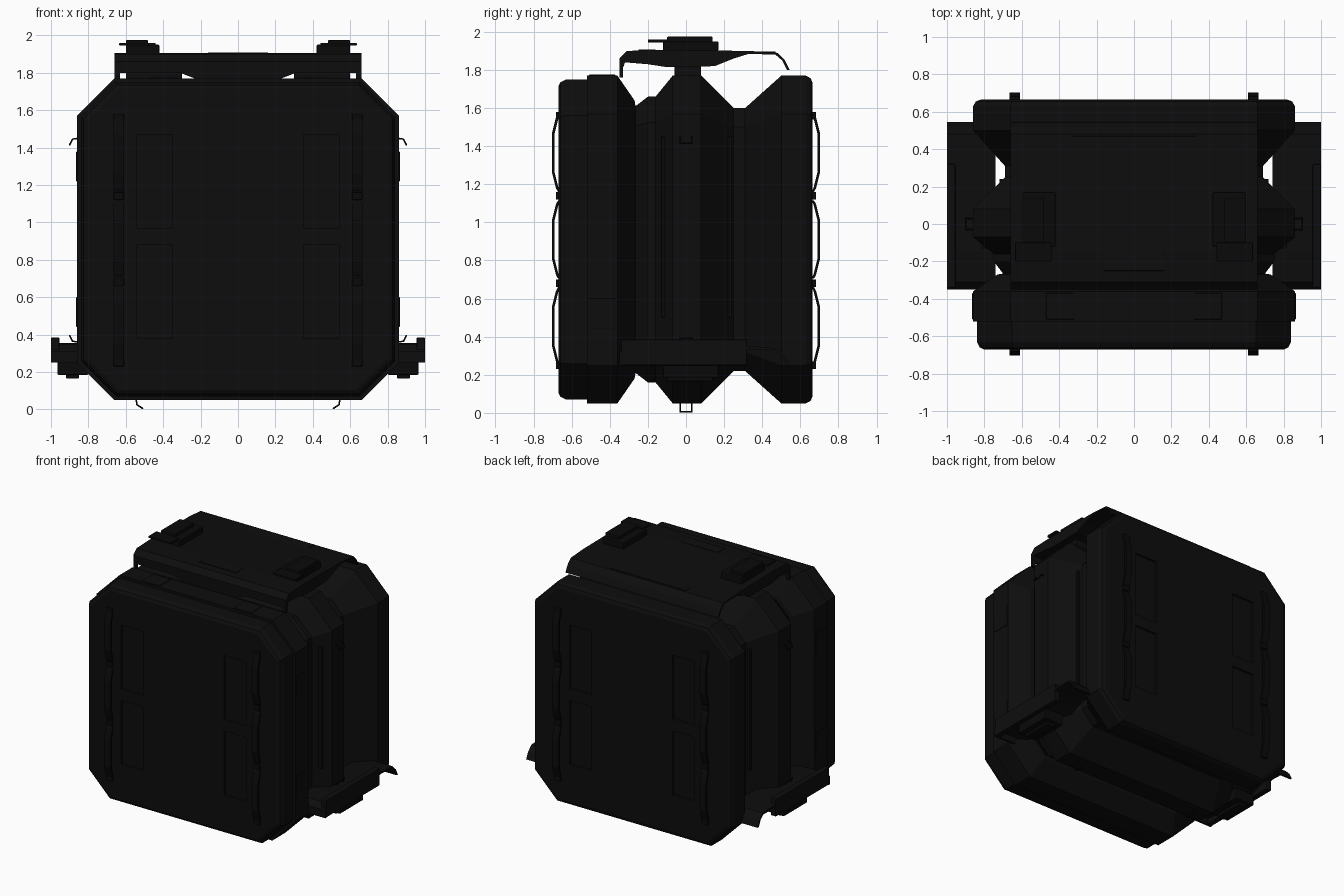
import bpy, bmesh
from mathutils import Vector

cube = bpy.data.objects.get("Cube")
if cube:
    bpy.data.objects.remove(cube, do_unlink=True)


def material(name, value):
    m = bpy.data.materials.new(name)
    m.use_nodes = True
    colour = (value, value, value, 1)
    m.diffuse_color = colour
    m.node_tree.nodes["Principled BSDF"].inputs["Base Color"].default_value = colour
    return m


SHELL = material("black shell", 0.004)
TRIM = material("deep black trim", 0.003)


def finish(name, bm, mat, bevel=0):
    bmesh.ops.recalc_face_normals(bm, faces=bm.faces)
    mesh = bpy.data.meshes.new(name)
    bm.to_mesh(mesh)
    bm.free()
    mesh.materials.append(mat)
    ob = bpy.data.objects.new(name, mesh)
    bpy.context.collection.objects.link(ob)
    if bevel:
        mod = ob.modifiers.new("edges", "BEVEL")
        mod.width = bevel
        mod.segments = 2
    return ob


def loft(bm, rings):
    """Skin matching loops of points and cap both ends."""
    loops = [[bm.verts.new(p) for p in ring] for ring in rings]
    for a, b in zip(loops, loops[1:]):
        for i in range(len(a)):
            j = (i + 1) % len(a)
            bm.faces.new((a[i], a[j], b[j], b[i]))
    bm.faces.new(loops[0])
    bm.faces.new(loops[-1])


def prism(name, profile, x0, x1, mat=SHELL, bevel=0):
    """Extrude a (y, z) profile along x."""
    bm = bmesh.new()
    loft(bm, [[(x, y, z) for y, z in profile] for x in (x0, x1)])
    return finish(name, bm, mat, bevel)


def box(name, x, y, z, mat=SHELL, bevel=0.006):
    return prism(name, [(y[0], z[0]), (y[1], z[0]), (y[1], z[1]), (y[0], z[1])],
                 x[0], x[1], mat, bevel)


def both(x0, x1, s):
    return sorted((x0 * s, x1 * s))


def octagon(y, d):
    """Chamfered outline pulled in by d."""
    w, h, c = 0.86 - d, 0.86 - d, 0.2 - 0.586 * d
    corner = [(w, h - c), (w - c, h)]
    pts = corner + [(-a, b) for a, b in corner[::-1]]
    pts += [(-a, -b) for a, b in pts]
    return [(a, y, b + 0.91) for a, b in pts]


# Ribbed container shell
ribs = [(-0.67, 0.055), (-0.66, 0.035), (-0.63, 0.02), (-0.52, 0.02), (-0.52, 0),
        (-0.36, 0), (-0.27, 0.13), (-0.265, 0.16), (-0.2, 0.11), (-0.16, 0.11),
        (-0.07, 0), (0.08, 0), (0.25, 0.17), (0.31, 0.17), (0.5, 0), (0.63, 0),
        (0.655, 0.014), (0.665, 0.04)]
bm = bmesh.new()
loft(bm, [octagon(y, d) for y, d in ribs])
shell = finish("container_shell", bm, SHELL)

# Shallow pockets on the front and back faces
bm = bmesh.new()
for s in (-1, 1):
    for face in (-0.668, 0.663):
        for z0 in (0.38, 0.97):
            m = bmesh.ops.create_cube(bm, size=1)["verts"]
            bmesh.ops.scale(bm, vec=(0.19, 0.03, 0.5), verts=m)
            bmesh.ops.translate(bm, vec=Vector((0.445 * s, face, z0 + 0.25)), verts=m)
cutter = finish("pocket_cutter", bm, SHELL)
cutter.hide_render = True
cutter.hide_set(True)
cut = shell.modifiers.new("pockets", "BOOLEAN")
cut.operation = "DIFFERENCE"
cut.solver = "EXACT"
cut.object = cutter

# Scalloped vertical rails on the front and back
for s in (-1, 1):
    for side, label in ((-1, "front"), (1, "back")):
        for i in range(3):
            z = 0.25 + 0.455 * i
            path = [(0.672, z), (0.683, z + 0.02), (0.703, z + 0.1), (0.703, z + 0.31),
                    (0.683, z + 0.39), (0.672, z + 0.41)]
            outline = path + [(y - 0.014, h) for y, h in path[::-1]]
            prism(label + "_rail", [(y * side, h) for y, h in outline],
                  *both(0.61, 0.665, s), TRIM)
        for z in (0.25, 0.68, 1.14, 1.56):
            box(label + "_rail_mount", both(0.61, 0.665, s),
                sorted((0.65 * side, 0.683 * side)), (z - 0.02, z + 0.02), TRIM, 0.004)

# Bent carrier plates: one on top and one low on each side
plate = [(-0.35, 1.8), (-0.35, 1.86), (-0.31, 1.9), (-0.15, 1.905), (0.33, 1.9),
         (0.48, 1.89), (0.52, 1.85), (0.545, 1.8), (0.53, 1.8), (0.505, 1.85),
         (0.47, 1.88), (0.33, 1.885), (0.25, 1.86), (0.15, 1.82), (-0.1, 1.815),
         (-0.2, 1.83), (-0.32, 1.84), (-0.335, 1.8)]
prism("top_plate", plate, -0.66, 0.66)
box("top_plate_raised_panel", (-0.33, 0.33), (0.38, 0.47), (1.885, 1.897), SHELL, 0.004)
box("top_plate_grip", (-0.16, 0.16), (-0.25, -0.16), (1.9, 1.908), SHELL, 0.003)
bm = bmesh.new()
lip = [(-0.36, 1.82), (-0.22, 1.765), (0.22, 1.765), (0.36, 1.82)]
loft(bm, [[(x, y, z) for x, z in lip] for y in (-0.35, -0.335)])
finish("top_plate_front_lip", bm, SHELL)

for s in (-1, 1):
    # Top legs and buckles
    box("top_plate_leg", both(0.63, 0.66, s), (-0.35, -0.33), (1.76, 1.83), SHELL, 0.003)
    box("top_plate_foot", both(0.3, 0.6, s), (-0.06, 0.08), (1.76, 1.83))
    box("buckle_base", both(0.42, 0.6, s), (-0.12, 0.17), (1.9, 1.95), TRIM)
    box("buckle_cap", both(0.48, 0.6, s), (-0.1, 0.14), (1.945, 1.975), TRIM)
    box("buckle_tongue", both(0.44, 0.635, s), (-0.2, -0.1), (1.945, 1.96), TRIM, 0.003)
    # Low side plates with raised outer edge and buckle below
    prism("side_plate", [(y, z - 1.55) for y, z in plate], *both(0.74, 1.0, s))
    box("side_plate_edge", both(0.955, 1.0, s), (-0.34, 0.32), (0.25, 0.385))
    box("side_buckle", both(0.8, 0.965, s), (-0.12, 0.17), (0.185, 0.27), TRIM)
    box("side_buckle_cap", both(0.85, 0.92, s), (-0.1, 0.14), (0.165, 0.2), TRIM)
    # Long seam strips on the ribs
    for y in (-0.12, 0.23):
        depth = 0.815 if y < 0 else 0.72
        box("side_seam_strip", both(depth - 0.04, depth, s), (y - 0.01, y + 0.01),
            (0.5, 1.45), TRIM, 0.003)
    # Latch plates on the front band
    for z in (0.44, 1.22):
        box("side_latch_plate", both(0.855, 0.865, s), (-0.51, -0.37), (z, z + 0.16), SHELL, 0.003)
    box("top_latch_plate", both(0.32, 0.47, s), (-0.51, -0.37), (1.765, 1.775), SHELL, 0.003)


def hook(name, base, bend, tip):
    """Wire loop across the middle rib, given three (x, z) points."""
    half = [base, bend, tip]
    pts = [(x, -0.03, z) for x, z in half] + [(x, 0.03, z) for x, z in half[::-1]]
    curve = bpy.data.curves.new(name, "CURVE")
    curve.dimensions = "3D"
    curve.bevel_depth = 0.005
    curve.bevel_resolution = 1
    line = curve.splines.new("POLY")
    line.points.add(len(pts) - 1)
    for p, co in zip(line.points, pts):
        p.co = (*co, 1)
    curve.materials.append(TRIM)
    bpy.context.collection.objects.link(bpy.data.objects.new(name, curve))


# Wire hooks around the middle rib
for s in (-1, 1):
    for z, up in ((1.45, 1), (0.36, -1)):
        hook("side_hook", (0.855 * s, z), (0.885 * s, z - 0.005 * up), (0.9 * s, z - 0.035 * up))
    for z, up in ((1.77, 1), (0.05, -1)):
        hook("rib_hook", (0.545 * s, z - 0.005 * up), (0.54 * s, z + 0.025 * up),
             (0.51 * s, z + 0.044 * up))
